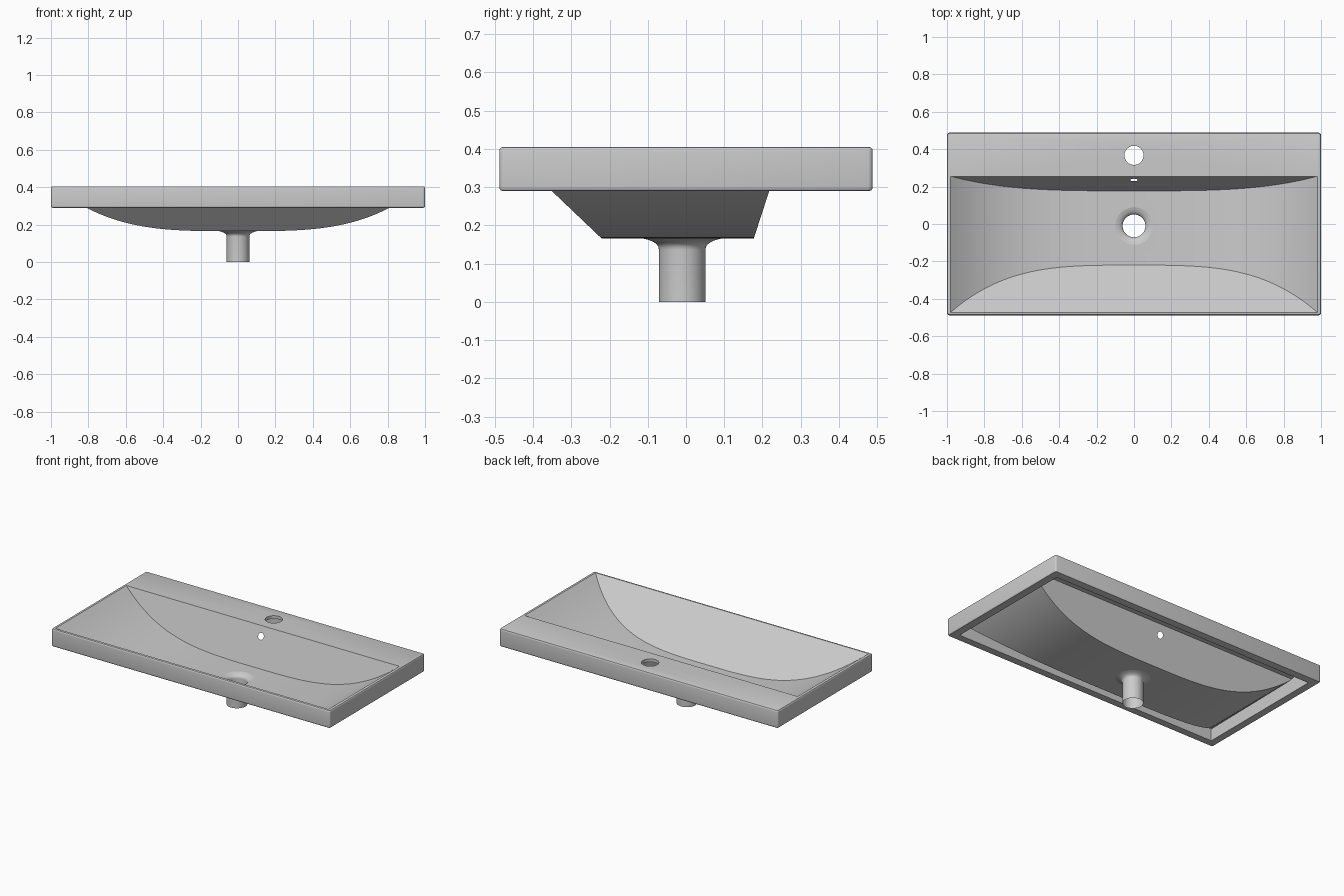
import bpy, bmesh, math

if "Cube" in bpy.data.objects:
    bpy.data.objects.remove(bpy.data.objects["Cube"])

TOP, BOT, FLOOR = 0.405, 0.29, 0.165
XR, YF, YB = 0.98, -0.472, 0.255          # bowl opening


def finish(bm, name, up=False):
    bmesh.ops.remove_doubles(bm, verts=bm.verts, dist=0.0002)
    bmesh.ops.recalc_face_normals(bm, faces=bm.faces)
    if up and sum(f.normal.z * f.calc_area() for f in bm.faces) < 0:
        bmesh.ops.reverse_faces(bm, faces=bm.faces)
    me = bpy.data.meshes.new(name)
    bm.to_mesh(me)
    bm.free()
    ob = bpy.data.objects.new(name, me)
    bpy.context.collection.objects.link(ob)
    bpy.ops.object.select_all(action='DESELECT')
    bpy.context.view_layer.objects.active = ob
    ob.select_set(True)
    bpy.ops.object.shade_smooth_by_angle(angle=math.radians(30))
    return ob


def fill(bm, normal, *loops):
    """Flat face bounded by the first loop, with the other loops as holes."""
    edges = []
    for pts in loops:
        vs = [bm.verts.new(p) for p in pts]
        edges += [bm.edges.new((vs[i - 1], vs[i])) for i in range(len(vs))]
    bmesh.ops.triangle_fill(bm, use_beauty=True, use_dissolve=False,
                            edges=edges, normal=normal)


def skin(bm, loops):
    """Quads between successive closed loops."""
    rows = [[bm.verts.new(p) for p in pts] for pts in loops]
    for a, b in zip(rows, rows[1:]):
        for i in range(len(a)):
            bm.faces.new((a[i - 1], a[i], b[i], b[i - 1]))


def circle(x, y, z, r, n=48):
    return [(x + r * math.cos(2 * math.pi * i / n),
             y + r * math.sin(2 * math.pi * i / n), z) for i in range(n)]


def outline(inset, z, rad=0.012):
    pts = []
    for k, (sx, sy) in enumerate(((1, 1), (-1, 1), (-1, -1), (1, -1))):
        for j in range(4):
            a = math.radians(90 * k + 30 * j)
            pts.append((sx * (1 - rad) + (rad - inset) * math.cos(a),
                        sy * (0.488 - rad) + (rad - inset) * math.sin(a), z))
    return pts


# Rim: rounded skirt, top deck with tap hole, bottom flange and inner wall
bm = bmesh.new()
profile = [(0.01, TOP), (0.004, 0.403), (0.001, 0.399), (0, 0.393),
           (0, 0.301), (0.001, 0.295), (0.004, 0.291), (0.01, BOT)]
skin(bm, [outline(i, z) for i, z in profile])
opening = [(-XR, YF, TOP), (XR, YF, TOP), (XR, YB, TOP), (-XR, YB, TOP)]
tap = circle(0, 0.367, TOP, 0.051)
fill(bm, (0, 0, 1), outline(0.01, TOP), opening, tap)
skin(bm, [tap, circle(0, 0.367, TOP - 0.02, 0.051)])
wx, wy = 0.948, 0.436
inner = [(-wx, -wy, 0.368), (wx, -wy, 0.368), (wx, YB, 0.378),
         (wx, wy, TOP), (-wx, wy, TOP), (-wx, YB, 0.378)]
low = [(x, y, BOT) for x, y, _ in inner]
fill(bm, (0, 0, -1), outline(0.01, BOT), low)
skin(bm, [low, inner])
finish(bm, "rim_and_deck")


# Bowl: thin sheet curved along x between two sloping flat walls
def section(x):
    t = (abs(x) / XR) ** 3.4 if abs(x) > 0.151 else 0
    z = FLOOR + (TOP - FLOOR) * t
    return (x, -0.22 + (YF + 0.22) * t, z), (x, 0.177 + (YB - 0.177) * t, z)


bm = bmesh.new()
N = 32
right = [0.15 + (XR - 0.15) * i / N for i in range(N + 1)]
for s in (1, -1):
    rows = [[bm.verts.new(p) for p in section(s * x)] for x in right]
    for a, b in zip(rows, rows[1:]):
        bm.faces.new((a[0], b[0], b[1], a[1]))
xs = [-x for x in reversed(right)] + right
DY = -0.01
# floor panel around the drain
f0, b0 = section(-0.15)
f1, b1 = section(0.15)
fill(bm, (0, 0, 1), [f0, f1, b1, b0], circle(0, DY, FLOOR, 0.1))
# front wall
fill(bm, (0, 0.686, 0.728), [section(x)[0] for x in xs])
# back wall with overflow hole
slope = (YB - 0.177) / (TOP - FLOOR)
hole = [(x, 0.177 + slope * (z - FLOOR), z)
        for x, z, _ in circle(0, 0.345, 0, 0.02, 24)]
fill(bm, (0, -0.951, 0.309), [section(x)[1] for x in xs], hole)
finish(bm, "bowl", up=True)

# Drain: flared mouth running into an open pipe
bm = bmesh.new()
flare = [(0.1, FLOOR), (0.088, 0.162), (0.076, 0.157), (0.067, 0.151),
         (0.062, 0.144), (0.061, 0.136), (0.061, 0)]
skin(bm, [circle(0, DY, z, r) for r, z in flare])
finish(bm, "drain_pipe")
